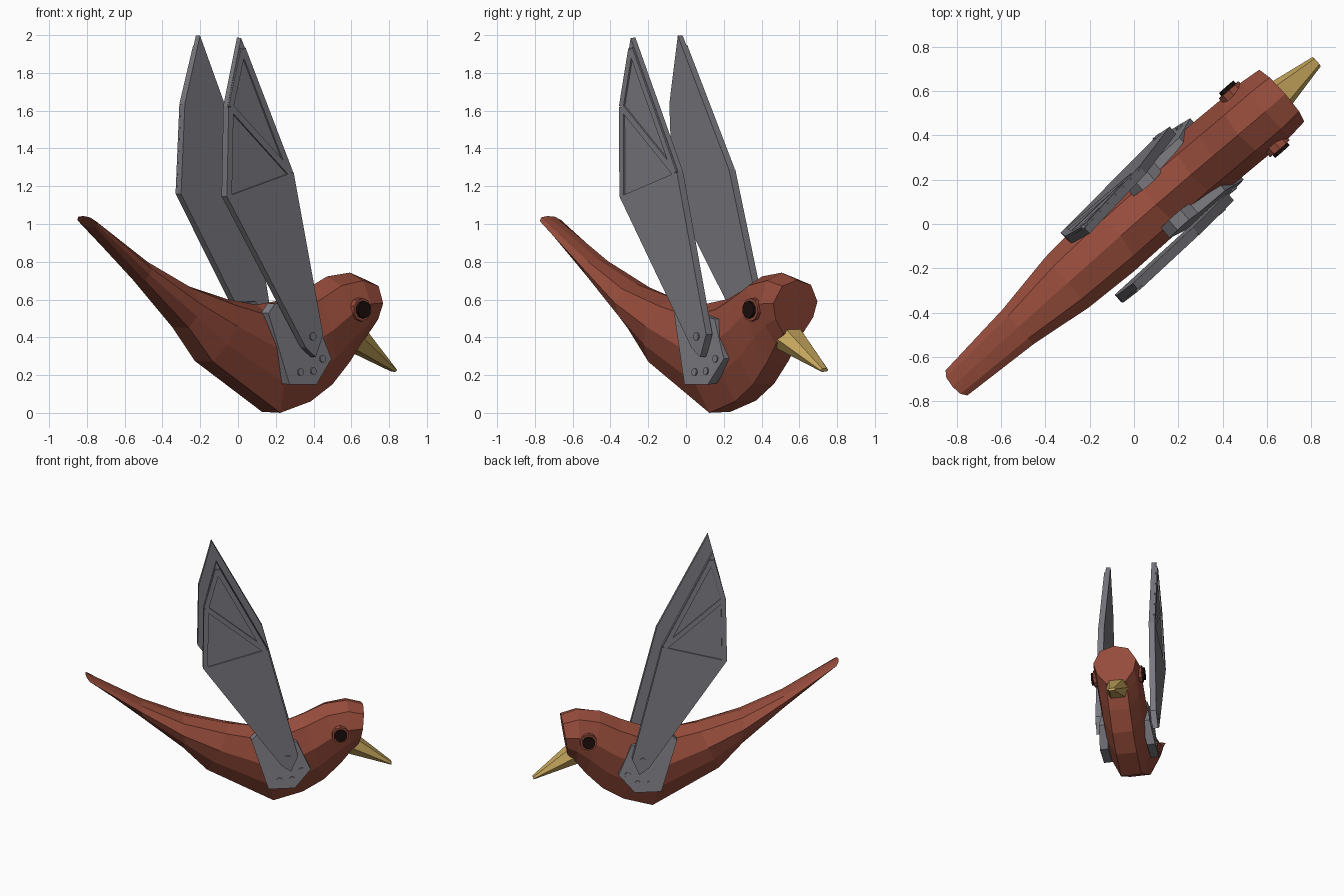
import bpy, bmesh, math
from mathutils import Matrix, Vector

if "Cube" in bpy.data.objects:
    bpy.data.objects.remove(bpy.data.objects["Cube"])

# Local frame: x = along the bird, y = bird's left, z = up; POSE turns it into place
POSE = (Matrix.Rotation(math.radians(41), 4, 'Z') @ Matrix.Translation((0, 0.02, 0.003))
        @ Matrix.Rotation(0.035, 4, 'X'))


def material(name, rgb):
    m = bpy.data.materials.new(name)
    m.diffuse_color = (*rgb, 1)
    m.use_nodes = True
    m.node_tree.nodes["Principled BSDF"].inputs["Base Color"].default_value = m.diffuse_color
    return m


RED = material("rust red", (0.30, 0.071, 0.043))
GREY = material("steel grey", (0.20, 0.20, 0.225))
GOLD = material("beak yellow", (0.57, 0.39, 0.11))
DARK = material("eye dark", (0.012, 0.005, 0.004))


def finish(name, bm, mat):
    bmesh.ops.recalc_face_normals(bm, faces=bm.faces[:])
    bm.transform(POSE)
    me = bpy.data.meshes.new(name)
    bm.to_mesh(me)
    bm.free()
    me.materials.append(mat)
    ob = bpy.data.objects.new(name, me)
    bpy.context.collection.objects.link(ob)


def loft(name, stations, half, mat):
    """Stations (top s, z, bottom s, z, half width); half = (width, depth) fractions."""
    section = half + [(-w, t) for w, t in reversed(half) if w > 0]
    bm = bmesh.new()
    rings = []
    for ts, tz, bs, bz, w in stations:
        rings.append([bm.verts.new((ts + (bs - ts) * t, w * u, tz + (bz - tz) * t))
                      for u, t in section])
    n = len(section)
    for a, b in zip(rings, rings[1:]):
        for i in range(n):
            j = (i + 1) % n
            bm.faces.new((a[i], a[j], b[j], b[i]))
    bm.faces.new(rings[0])
    bm.faces.new(rings[-1])
    finish(name, bm, mat)


def prism(bm, profile, inner, outer, side):
    """Side-view outline (s, z) between two lateral offsets given as functions of z."""
    a = [bm.verts.new((s, side * inner(z), z)) for s, z in profile]
    b = [bm.verts.new((s, side * outer(z), z)) for s, z in profile]
    n = len(a)
    bm.faces.new(a)
    bm.faces.new(b[::-1])
    for i in range(n):
        j = (i + 1) % n
        bm.faces.new((a[i], a[j], b[j], b[i]))


def disc(s, z, r, n=8):
    return [(s + r * math.cos((i + .5) * math.tau / n),
             z + r * math.sin((i + .5) * math.tau / n)) for i in range(n)]


def strip(p, q, w):
    p, q = Vector(p), Vector(q)
    d = (q - p).normalized() * w / 2
    k = Vector((-d.y, d.x))
    return [tuple(v) for v in (p + k, p - k, q - k, q + k)]


# Body with head and tail
loft("body", [
    (-1.10, 1.04, -1.04, 0.98, 0.075),
    (-0.70, 0.81, -0.70, 0.70, 0.105),
    (-0.40, 0.68, -0.40, 0.45, 0.15),
    (-0.08, 0.60, -0.23, 0.27, 0.165),
    (0.13, 0.57, 0.25, 0.00, 0.165),
    (0.34, 0.60, 0.46, 0.06, 0.165),
    (0.47, 0.65, 0.61, 0.15, 0.165),
    (0.62, 0.72, 0.73, 0.27, 0.165),
    (0.78, 0.74, 0.80, 0.36, 0.165),
    (0.90, 0.70, 0.86, 0.42, 0.155)],
    [(0, 0), (0.65, 0.1), (1, 0.42), (0.85, 0.72), (0.45, 1)], RED)

# Beak
loft("beak", [(0.82, 0.475, 0.74, 0.355, 0.09), (1.105, 0.232, 1.10, 0.215, 0.028)],
     [(0.6, 0), (1, 0.5), (0.6, 1)], GOLD)

WING = [(-.18, 1.99), (-.27, 1.63), (-.275, 1.15), (.29, .35), (.36, .30), (.41, .42), (.19, 1.28)]


def wing_lat(offset):
    return lambda z: 0.20 - 0.018 * (z - 0.35) + offset


def plate_lat(offset):
    return lambda z: 0.20 - 0.12 * (z - 0.155) + offset


def flat(v):
    return lambda z: v


for label, side in (("left", 1), ("right", -1)):
    # Eye: raised rim and dark disc
    bm = bmesh.new()
    prism(bm, disc(0.72, 0.55, 0.062, 10), flat(0.10), flat(0.176), side)
    finish(label + "_eye_rim", bm, RED)
    bm = bmesh.new()
    prism(bm, disc(0.72, 0.55, 0.046, 10), flat(0.10), flat(0.193), side)
    finish(label + "_eye", bm, DARK)

    # Mounting plate on the flank
    bm = bmesh.new()
    prism(bm, [(.08, .53), (.13, .58), (.20, .585), (.25, .53), (.41, .50), (.505, .29), (.39, .155), (.20, .155)],
          plate_lat(-0.06), plate_lat(0), side)
    finish(label + "_mount_plate", bm, GREY)

    # Wing: core sheet, solid lower blade, raised frame bars around two panels
    bm = bmesh.new()
    prism(bm, WING, wing_lat(-0.022), wing_lat(0.012), side)
    prism(bm, WING[2:], wing_lat(0.012), wing_lat(0.022), side)
    inset = [(-.172, 1.93), (-.253, 1.625), (-.258, 1.15), (.17, 1.275)]
    for a, b in ((0, 1), (1, 2), (0, 3), (1, 3)):
        prism(bm, strip(inset[a], inset[b], 0.035), wing_lat(0.011), wing_lat(0.022), side)
    finish(label + "_wing", bm, GREY)

    # Bolts on the plate and the wing pivot
    bm = bmesh.new()
    for s, z in ((.28, .22), (.37, .225), (.44, .29)):
        prism(bm, disc(s, z, 0.02), plate_lat(-0.01), plate_lat(0.008), side)
    prism(bm, disc(.335, .41, 0.022), wing_lat(0.01), wing_lat(0.03), side)
    finish(label + "_bolts", bm, GREY)
